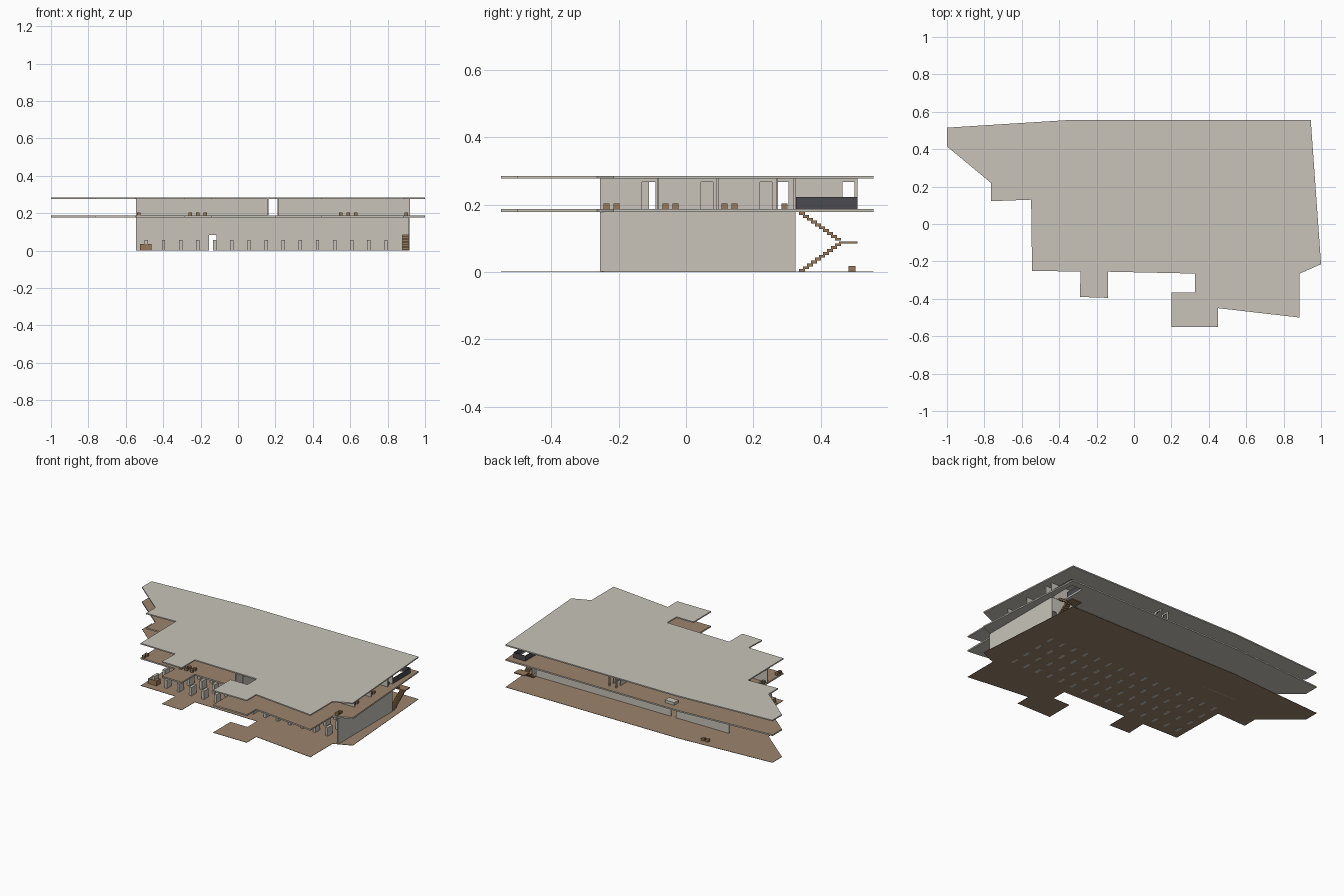
import bpy, bmesh

if "Cube" in bpy.data.objects:
    bpy.data.objects.remove(bpy.data.objects["Cube"])


def material(name, rgb):
    m = bpy.data.materials.new(name)
    m.use_nodes = True
    m.diffuse_color = (*rgb, 1)
    bsdf = m.node_tree.nodes["Principled BSDF"]
    bsdf.inputs["Base Color"].default_value = (*rgb, 1)
    bsdf.inputs["Roughness"].default_value = 0.9
    return m


CONCRETE = material("warm_grey", (0.58, 0.55, 0.49))
FLOOR = material("floor_brown", (0.33, 0.23, 0.15))
WOOD = material("wood_brown", (0.31, 0.19, 0.10))
RAIL = material("charcoal", (0.07, 0.07, 0.08))


def finish(bm, name, mats, rule=None):
    bmesh.ops.recalc_face_normals(bm, faces=bm.faces[:])
    if rule:
        for f in bm.faces:
            f.material_index = rule(f)
    me = bpy.data.meshes.new(name)
    bm.to_mesh(me)
    bm.free()
    for m in mats:
        me.materials.append(m)
    ob = bpy.data.objects.new(name, me)
    bpy.context.collection.objects.link(ob)
    return ob


def boxes(name, mat, spans):
    """One object from boxes, each given as x, y and z ranges."""
    bm = bmesh.new()
    for ranges in spans:
        vs = bmesh.ops.create_cube(bm, size=1)["verts"]
        for v in vs:
            for i, (lo, hi) in enumerate(ranges):
                v.co[i] = lo if v.co[i] < 0 else hi
    return finish(bm, name, [mat])


def plate(name, z, thick, mats, rule=None, hole=None):
    """Flat slab with the building outline and an optional hole."""
    bm = bmesh.new()
    for loop in [OUTLINE] + ([hole] if hole else []):
        vs = [bm.verts.new((x, y, z)) for x, y in loop]
        for a, b in zip(vs, vs[1:] + vs[:1]):
            bm.edges.new((a, b))
    bmesh.ops.triangle_fill(bm, edges=bm.edges[:], use_beauty=True)
    bmesh.ops.dissolve_limit(bm, angle_limit=0.01, verts=bm.verts[:], edges=bm.edges[:])
    ext = bmesh.ops.extrude_face_region(bm, geom=bm.faces[:], use_keep_orig=True)
    for v in ext["geom"]:
        if isinstance(v, bmesh.types.BMVert):
            v.co.z += thick
    return finish(bm, name, mats, rule)


def wall_spans(axis, at, start, end, z0, z1, doors=(), head=0.08, t=0.003):
    """Thin wall along x or y at a fixed position, split around its doors."""
    pieces, pos = [], start
    for a, b in doors:
        pieces += [(pos, a, z0), (a, b, z0 + head)]
        pos = b
    pieces.append((pos, end, z0))
    across = (at - t, at + t)
    return [((a, b), across, (z, z1)) if axis == "x" else (across, (a, b), (z, z1))
            for a, b, z in pieces if b - a > 0.001]


OUTLINE = [(-1, .515), (-.33, .557), (.945, .557), (1, -.215), (.885, -.265),
           (.885, -.5), (.45, -.45), (.45, -.55), (.2, -.55), (.2, -.365),
           (.325, -.365), (.325, -.265), (-.14, -.255), (-.14, -.395),
           (-.29, -.39), (-.285, -.255), (-.545, -.25), (-.55, .13),
           (-.765, .122), (-.765, .22), (-1, .415)]
LEFT, RIGHT, FRONT, BACK = -.545, .915, -.255, .322
MID, MID_TOP, ROOF = .178, .187, .277
SX0, SX1, SY1 = .835, .915, .51

# Slabs
plate("ground_floor", 0, .002, [FLOOR])
plate("upper_floor", MID, MID_TOP - MID, [CONCRETE, FLOOR],
      lambda f: 1 if f.normal.z > .5 else 0,
      [(SX0, BACK + .005), (SX1, BACK + .005), (SX1, SY1), (SX0, SY1)])
plate("roof", ROOF, .008, [CONCRETE])

# Ground floor walls
boxes("ground_back_wall", CONCRETE,
      wall_spans("x", BACK, LEFT, RIGHT, 0, MID,
                 [(-.155, -.115), (.88, .912)], .085))
boxes("ground_side_wall", CONCRETE,
      wall_spans("y", RIGHT, FRONT, BACK, 0, MID))

# Rows of short piers standing through the ground floor
piers = []
for col in range(15):
    x = -.49 + .0915 * col
    for y in (-.17, -.06, .05, .16):
        piers.append(((x - .009, x + .009), (y - .025, y + .025), (-.0005, .058)))
boxes("ground_piers", CONCRETE, piers)

# Upper floor walls: a corridor running front to back with rooms on both sides
boxes("corridor_wall_right", CONCRETE,
      wall_spans("y", .16, FRONT, SY1, MID_TOP, ROOF,
                 [(-.11, -.09), (.273, .305), (.465, .5)]))
boxes("corridor_wall_left", CONCRETE,
      wall_spans("y", .213, FRONT, SY1, MID_TOP, ROOF,
                 [(-.13, -.09), (.045, .08), (.22, .255), (.273, .305), (.465, .5)]))
rooms = []
for y in (-.083, .093, .27, BACK):
    rooms += wall_spans("x", y, LEFT, .16, MID_TOP, ROOF)
    rooms += wall_spans("x", y, .213, .92, MID_TOP, ROOF)
boxes("room_walls", CONCRETE, rooms)

# Stair: lower flight outside, upper flight inside, joined by a landing
steps, n = [], 10
rise, run = .085 / n, .12 / n
for i in range(n):
    y = .335 + i * run
    z = i * rise
    steps.append(((.88, .915), (y, y + run * 1.5), (z, z + rise)))
    z = MID - (i + 1) * rise
    steps.append(((.838, .873), (y, y + run * 1.5), (z, z + rise)))
steps.append(((.838, .915), (.455, SY1), (.084, .09)))
boxes("stair", WOOD, steps)

# Railing panels around the stair opening
top = .222
boxes("stair_railing", RAIL, [
    ((RIGHT, RIGHT + .004), (BACK + .005, SY1), (MID_TOP, top)),
    ((SX0 - .004, SX0), (.37, SY1), (MID_TOP, top)),
    ((SX0 - .004, RIGHT + .004), (SY1 - .004, SY1), (MID_TOP, top))])

# Furniture
stools = []
for y0 in (-.245, -.095 + .025, .105, .283):
    for x in (-.53, -.255, -.215, -.175, .55, .59, .63, .9):
        for dy in (0, .03):
            y = y0 + dy
            if y + .018 < .318:
                stools.append(((x - .01, x + .01), (y, y + .018), (MID_TOP, .203)))
boxes("upper_stools", WOOD, stools)
boxes("upper_counter", CONCRETE, [((-.27, -.2), (.465, .51), (MID_TOP, .205))])
boxes("ground_desk", WOOD, [((-.525, -.462), (-.2, -.16), (0, .035))])
boxes("ground_stools", WOOD,
      [((x, x + .02), (.482, .504), (0, .018)) for x in (-.515, -.485)])
